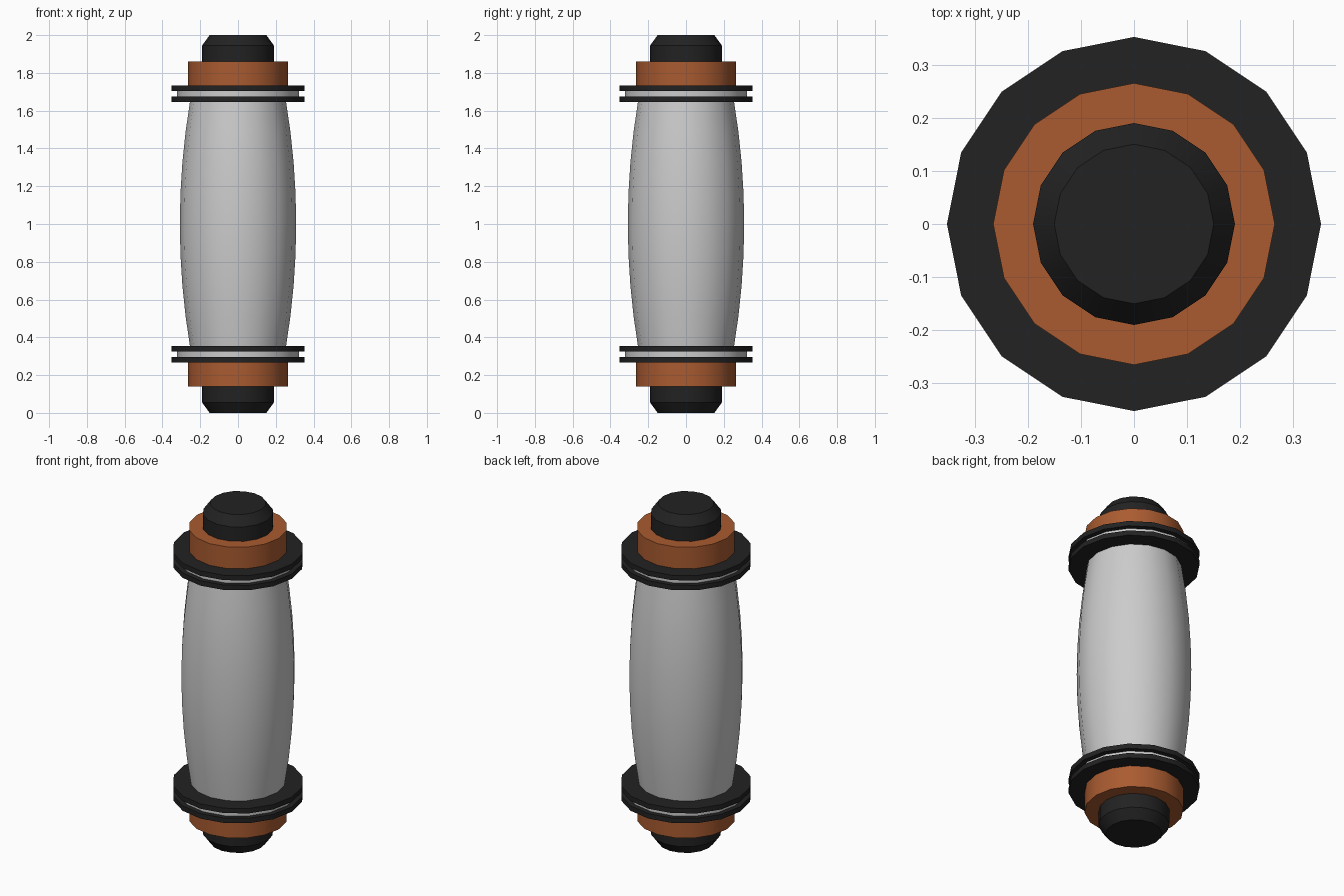
import bpy, bmesh, math

if "Cube" in bpy.data.objects:
    bpy.data.objects.remove(bpy.data.objects["Cube"])

SIDES = 16


def material(name, color):
    m = bpy.data.materials.new(name)
    m.diffuse_color = color
    m.use_nodes = True
    m.node_tree.nodes["Principled BSDF"].inputs["Base Color"].default_value = m.diffuse_color
    return m


black = material("black_rubber", (0.016, 0.016, 0.016, 1))
orange = material("copper_orange", (0.40, 0.105, 0.03, 1))


def lathe(name, profile, mat=None):
    """Closed solid of revolution from (radius, z) points listed bottom to top."""
    bm = bmesh.new()
    rings = []
    for r, z in profile:
        rings.append([bm.verts.new((r * math.cos(2 * math.pi * i / SIDES),
                                    r * math.sin(2 * math.pi * i / SIDES), z))
                      for i in range(SIDES)])
    for a, b in zip(rings, rings[1:]):
        for i in range(SIDES):
            j = (i + 1) % SIDES
            bm.faces.new((a[i], a[j], b[j], b[i]))
    bm.faces.new(rings[0][::-1])
    bm.faces.new(rings[-1])
    mesh = bpy.data.meshes.new(name)
    bm.to_mesh(mesh)
    bm.free()
    obj = bpy.data.objects.new(name, mesh)
    bpy.context.collection.objects.link(obj)
    if mat:
        mesh.materials.append(mat)
    bpy.ops.object.select_all(action='DESELECT')
    obj.select_set(True)
    bpy.context.view_layer.objects.active = obj
    bpy.ops.object.shade_smooth_by_angle(angle=math.radians(30))
    return obj


# Barrel-shaped central body
body = []
for i in range(9):
    t = -1 + i / 4
    body.append((0.308 - 0.054 * t * t, 1 + 0.65 * t))
lathe("barrel_body", body)

# End fittings, as profiles for the top end
fittings = [
    ("inner_flange", [(0.352, 1.645), (0.352, 1.674)], black),
    ("flange_spacer", [(0.323, 1.674), (0.323, 1.703)], None),
    ("outer_flange", [(0.352, 1.703), (0.352, 1.732)], black),
    ("collar", [(0.265, 1.732), (0.265, 1.86)], orange),
    ("end_cap", [(0.19, 1.86), (0.19, 1.945), (0.15, 2.0)], black),
]
for name, profile, mat in fittings:
    lathe("top_" + name, profile, mat)
    # Same fitting mirrored to the bottom end
    lathe("bottom_" + name, [(r, 2 - z) for r, z in reversed(profile)], mat)
